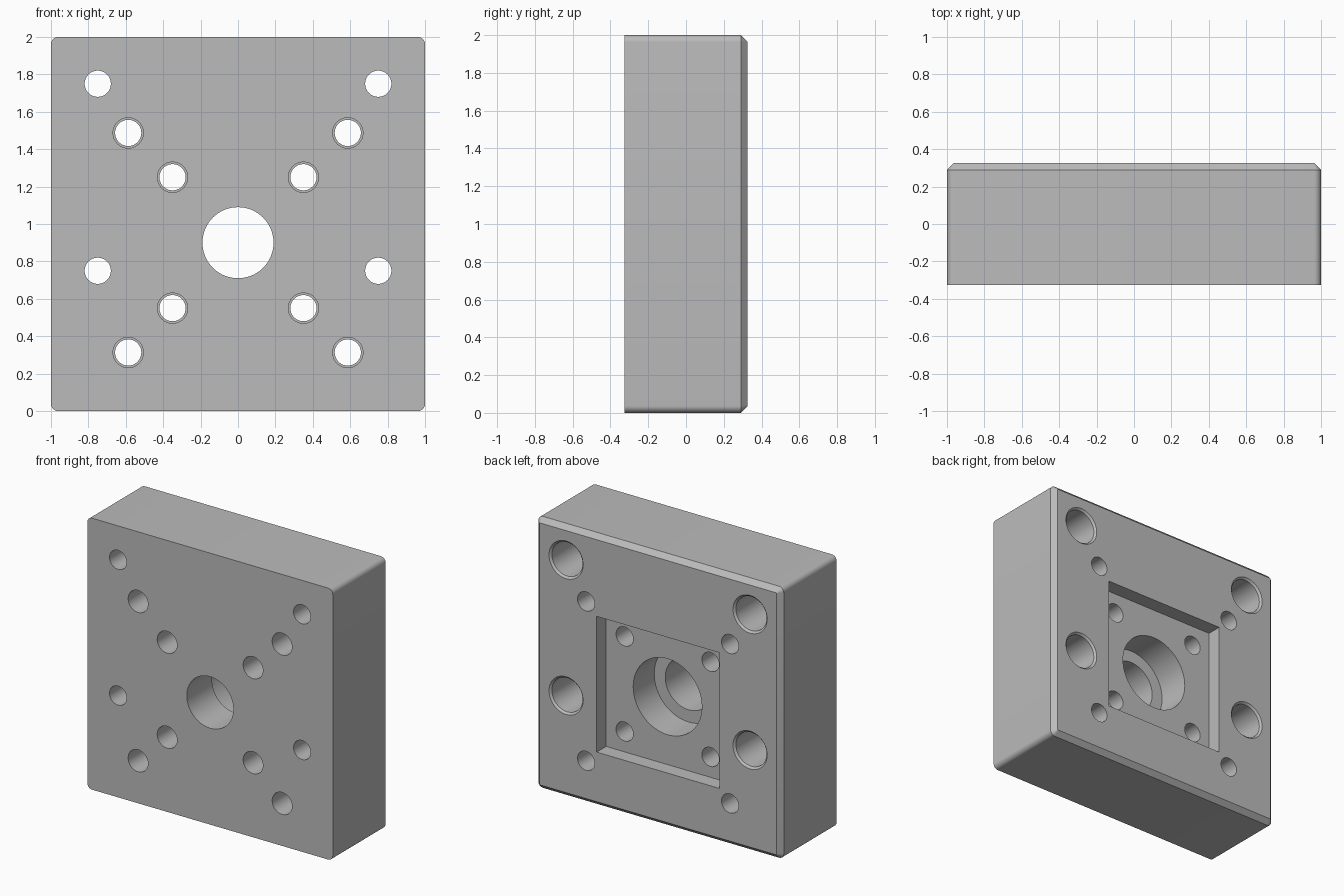
import bpy, bmesh, math

cube = bpy.data.objects.get("Cube")
if cube:
    bpy.data.objects.remove(cube, do_unlink=True)

DEPTH = 0.325    # half thickness, front face at -DEPTH
CHAMFER = 0.035
BORE_Z = 0.9     # height of the central bore

grey = bpy.data.materials.new("machined grey")
grey.use_nodes = True
grey.diffuse_color = (0.5, 0.5, 0.5, 1)
grey.node_tree.nodes["Principled BSDF"].inputs["Base Color"].default_value = (0.5, 0.5, 0.5, 1)


def loft(name, rings):
    """Skin a list of equal-length closed rings and cap both ends."""
    bm = bmesh.new()
    loops = [[bm.verts.new(p) for p in ring] for ring in rings]
    n = len(loops[0])
    for a, b in zip(loops, loops[1:]):
        for i in range(n):
            j = (i + 1) % n
            bm.faces.new((a[i], a[j], b[j], b[i]))
    bm.faces.new(loops[0])
    bm.faces.new(loops[-1])
    bmesh.ops.recalc_face_normals(bm, faces=bm.faces)
    mesh = bpy.data.meshes.new(name)
    bm.to_mesh(mesh)
    bm.free()
    mesh.materials.append(grey)
    obj = bpy.data.objects.new(name, mesh)
    bpy.context.collection.objects.link(obj)
    return obj


def rounded_square(y, half, radius, z=1.0, steps=8):
    pts = []
    for corner, (sx, sz) in enumerate(((1, 1), (-1, 1), (-1, -1), (1, -1))):
        for k in range(steps + 1):
            a = math.pi / 2 * (corner + k / steps)
            pts.append((sx * (half - radius) + radius * math.cos(a), y,
                        z + sz * (half - radius) + radius * math.sin(a)))
    return pts


def circle(y, r, x, z, steps=64):
    return [(x + r * math.cos(2 * math.pi * k / steps), y,
             z + r * math.sin(2 * math.pi * k / steps)) for k in range(steps)]


def bore(name, x, z, profile):
    """Stepped hole cutter from (y, radius) pairs."""
    return loft(name, [circle(y, r, x, z) for y, r in profile])


# Plate with rounded corners and a chamfered back rim
plate = loft("mounting_plate", [
    rounded_square(-DEPTH, 1, 0.038),
    rounded_square(DEPTH - CHAMFER, 1, 0.038),
    rounded_square(DEPTH, 1 - CHAMFER, 0.004)])

# Square pocket in the back
FLOOR = DEPTH - 0.11
h = 0.5
pocket = [[(sx * h, y, BORE_Z + sz * h) for sx, sz in ((1, 1), (-1, 1), (-1, -1), (1, -1))]
          for y in (FLOOR, 0.5)]
cutters = [loft("pocket_cutter", pocket)]

# Central bore, wider from the back
cutters.append(bore("centre_cutter", 0, BORE_Z,
                    [(-0.5, 0.19), (-0.03, 0.19), (-0.03, 0.28), (0.4, 0.28)]))

for side in (-1, 1):
    # Screw holes, counterbored from the back with a small lead-in
    for z in (0.75, 1.75):
        cutters.append(bore("screw_cutter", side * 0.75, z, [
            (-0.5, 0.07), (-0.08, 0.07), (-0.08, 0.125),
            (DEPTH - 0.014, 0.125), (DEPTH, 0.139), (0.5, 0.139)]))
    # Two rings of holes around the bore, slightly wider at the front
    for offset in (0.35, 0.587):
        for up in (-1, 1):
            cutters.append(bore("ring_cutter", side * offset, BORE_Z + up * offset, [
                (-0.5, 0.081), (0, 0.081), (0, 0.07), (0.5, 0.07)]))

# Cut everything, then drop the cutters
bpy.ops.object.select_all(action='DESELECT')
plate.select_set(True)
bpy.context.view_layer.objects.active = plate
for cutter in cutters:
    cutter.hide_render = True
    mod = plate.modifiers.new(cutter.name, 'BOOLEAN')
    mod.operation = 'DIFFERENCE'
    mod.solver = 'EXACT'
    mod.object = cutter
    bpy.ops.object.modifier_apply(modifier=mod.name)
    bpy.data.objects.remove(cutter, do_unlink=True)

bpy.ops.object.shade_smooth_by_angle(angle=math.radians(30))
